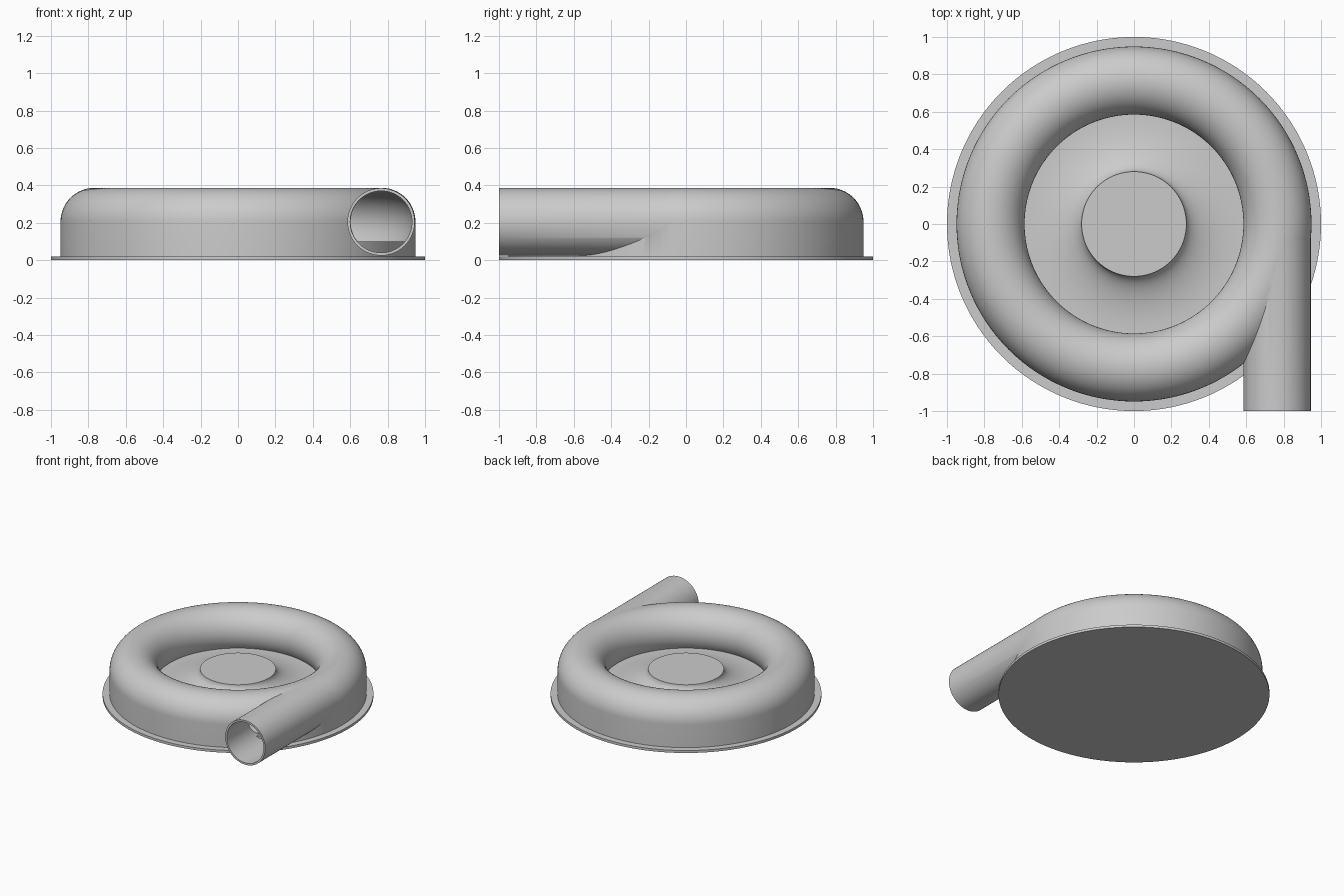
import bpy, bmesh, math
from mathutils import Matrix, Vector

cube = bpy.data.objects.get("Cube")
if cube:
    bpy.data.objects.remove(cube, do_unlink=True)

SEGMENTS = 128
RING, TUBE, AXIS_Z = 0.767, 0.182, 0.205   # volute centreline, tube radius, height
PIPE_X, PIPE_R, WALL = 0.765, 0.18, 0.015  # outlet pipe
FLOOR = 0.1

grey = bpy.data.materials.new("light_grey")
grey.use_nodes = True
colour = (0.6, 0.6, 0.6, 1)
grey.diffuse_color = colour
grey.node_tree.nodes["Principled BSDF"].inputs["Base Color"].default_value = colour


def add_object(name, bm):
    bmesh.ops.recalc_face_normals(bm, faces=bm.faces)
    mesh = bpy.data.meshes.new(name)
    bm.to_mesh(mesh)
    bm.free()
    mesh.materials.append(grey)
    obj = bpy.data.objects.new(name, mesh)
    bpy.context.collection.objects.link(obj)
    return obj


def lathe(name, profile):
    """Spin a closed (radius, height) profile around the z axis."""
    bm = bmesh.new()
    verts = [bm.verts.new((r, 0, z)) for r, z in profile]
    edges = [bm.edges.new((a, b)) for a, b in zip(verts, verts[1:] + verts[:1])]
    bmesh.ops.spin(bm, geom=verts + edges, cent=(0, 0, 0), axis=(0, 0, 1),
                   angle=math.tau, steps=SEGMENTS, use_duplicate=False)
    bmesh.ops.remove_doubles(bm, verts=bm.verts, dist=1e-5)
    return add_object(name, bm)


def cylinder_y(name, radius, front, back):
    """Cylinder along y at the outlet position."""
    bm = bmesh.new()
    place = (Matrix.Translation(Vector((PIPE_X, (front + back) / 2, AXIS_Z)))
             @ Matrix.Rotation(math.pi / 2, 4, "X"))
    bmesh.ops.create_cone(bm, cap_ends=True, segments=96, radius1=radius,
                          radius2=radius, depth=back - front, matrix=place)
    return add_object(name, bm)


def arc(radius, start, end, steps):
    angles = [math.radians(start + (end - start) * i / steps) for i in range(steps + 1)]
    return [(RING + radius * math.cos(a), AXIS_Z + radius * math.sin(a)) for a in angles]


def select(obj):
    bpy.ops.object.select_all(action="DESELECT")
    obj.select_set(True)
    bpy.context.view_layer.objects.active = obj


def combine(obj, other, operation):
    mod = obj.modifiers.new(operation.lower(), "BOOLEAN")
    mod.operation, mod.solver, mod.object = operation, "EXACT", other
    select(obj)
    bpy.ops.object.modifier_apply(modifier=mod.name)
    bpy.data.objects.remove(other, do_unlink=True)


# Volute: straight outer wall, rounded top, curled inner lip
outer = arc(TUBE, 0, 215, 44)
casing = lathe("volute_casing", outer + [(outer[-1][0], 0.015), (RING + TUBE, 0.015)])

# Tangential outlet pipe, hollowed through into the ring passage
combine(casing, cylinder_y("outlet_pipe", PIPE_R, -1, 0), "UNION")
combine(casing, lathe("passage_cutter", arc(PIPE_R - WALL, 0, 352.5, 47)), "DIFFERENCE")
combine(casing, cylinder_y("bore_cutter", PIPE_R - WALL, -1.1, 0.003), "DIFFERENCE")

# Hub with a concave flare, on a raised floor inside the casing
HUB_R, HUB_TOP, FLARE_R = 0.28, 0.22, 0.575
flare = []
for i in range(17):
    a = math.pi / 2 * i / 16
    flare.append((FLARE_R - (FLARE_R - HUB_R) * math.cos(a),
                  HUB_TOP - (HUB_TOP - FLOOR - 0.004) * math.sin(a)))
hub = lathe("hub_and_floor", [(0, 0.012), (0, HUB_TOP)] + flare
            + [(FLARE_R, FLOOR), (0.93, FLOOR), (0.93, 0.012)])

# Flat base disc
base = lathe("base_plate", [(0, 0), (0, 0.02), (1, 0.02), (1, 0)])

for obj in (casing, hub, base):
    select(obj)
    bpy.ops.object.shade_smooth_by_angle(angle=math.radians(30))
